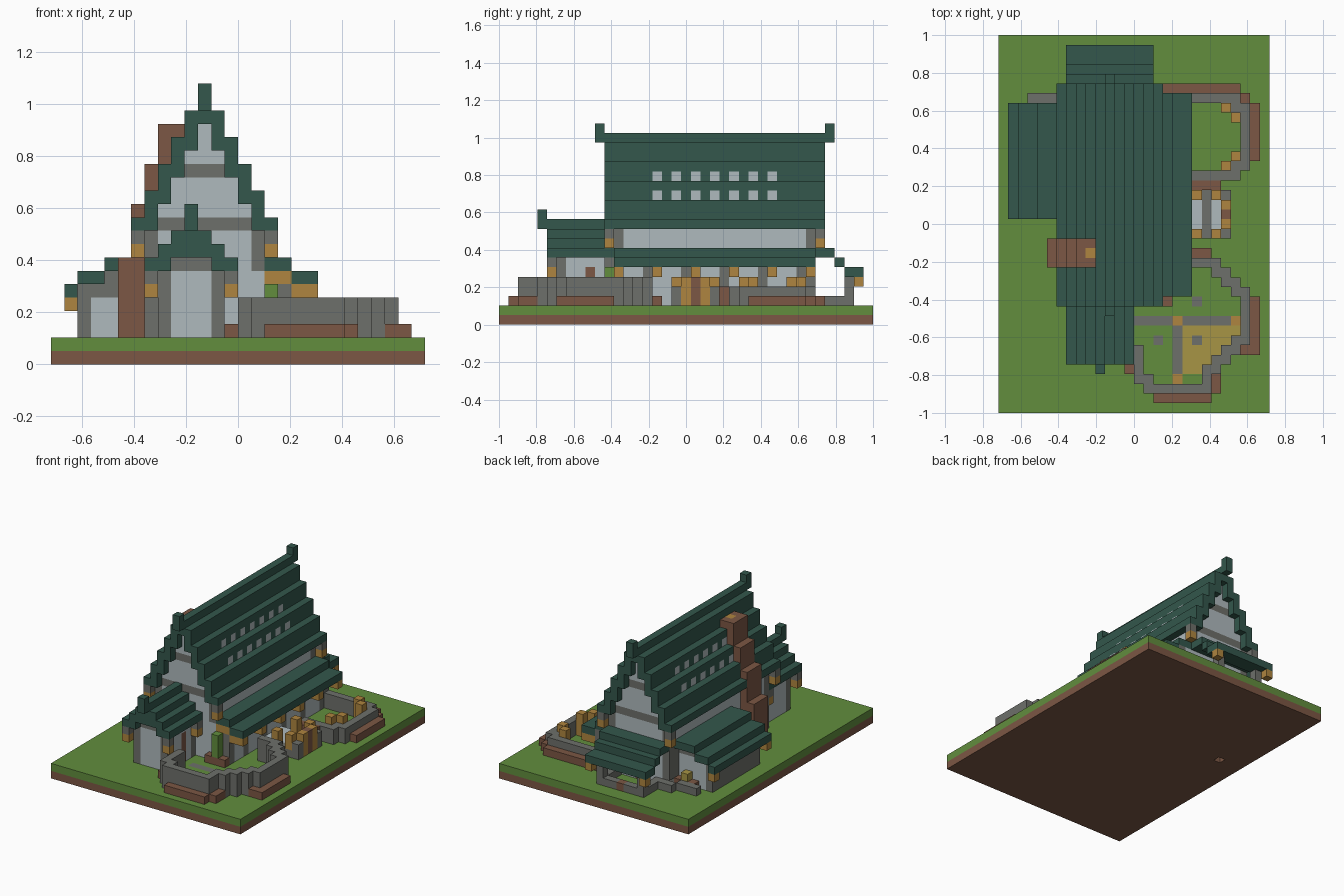
import bpy
import bmesh

if "Cube" in bpy.data.objects:
    bpy.data.objects.remove(bpy.data.objects["Cube"], do_unlink=True)

UNIT = 2 / 39
WIDTH, DEPTH = 28, 39
COLOURS = {
    "earth brown": (.2, .095, .058),
    "grass green": (.122, .27, .048),
    "roof green": (.033, .095, .072),
    "stone grey": (.155, .16, .145),
    "plaster white": (.43, .49, .51),
    "wood orange": (.43, .235, .05),
    "crop yellow": (.39, .3, .06),
}
EARTH, GRASS, ROOF, STONE, PLASTER, WOOD, CROP = range(len(COLOURS))
materials = []
for name, rgb in COLOURS.items():
    material = bpy.data.materials.new(name)
    material.use_nodes = True
    material.diffuse_color = (*rgb, 1)
    material.node_tree.nodes["Principled BSDF"].inputs["Base Color"].default_value = (*rgb, 1)
    materials.append(material)

cells = {}  # block position -> (part name, colour)


def fill(part, colour, x0, x1, y0, y1, z0, z1):
    """Lay a box of blocks; later boxes replace earlier ones."""
    for x in range(x0, x1):
        for y in range(y0, y1):
            for z in range(z0, z1):
                cells[x, y, z] = (part, colour)


def block(part, colour, x, y, z, height=1):
    fill(part, colour, x, x + 1, y, y + 1, z, z + height)


def carve(x0, x1, y0, y1, z0, z1):
    for key in list(cells):
        x, y, z = key
        if x0 <= x < x1 and y0 <= y < y1 and z0 <= z < z1:
            del cells[key]


def room(part, x0, x1, y0, y1, z0, z1):
    """Hollow plaster walls with stone corner posts."""
    fill(part, PLASTER, x0, x1, y0, y1, z0, z1)
    carve(x0 + 1, x1 - 1, y0 + 1, y1 - 1, z0, z1)
    for x in (x0, x1 - 1):
        for y in (y0, y1 - 1):
            block(part, STONE, x, y, z0, z1 - z0)


def trail(part, colour, points, z, height):
    """Stepped wall of blocks that follows a path."""
    sign = lambda v: (v > 0) - (v < 0)
    x, y = points[0]
    block(part, colour, x, y, z, height)
    for px, py in points[1:]:
        while (x, y) != (px, py):
            if x != px:
                x += sign(px - x)
                block(part, colour, x, y, z, height)
            if y != py:
                y += sign(py - y)
                block(part, colour, x, y, z, height)


# Ground slab
fill("ground_earth", EARTH, 0, WIDTH, 0, DEPTH, 0, 1)
fill("ground_grass", GRASS, 0, WIDTH, 0, DEPTH, 1, 2)

# Front garden: crop bed, paths, planting pits
for row, (left, right) in enumerate(((19, 22), (19, 23), (19, 24), (19, 25), (19, 25))):
    fill("crop_bed", CROP, left, right, row + 4, row + 5, 1, 2)
fill("garden_path", STONE, 14, 25, 9, 10, 1, 2)
fill("garden_path", STONE, 18, 19, 3, 10, 1, 2)
for x, y in ((18, 9), (24, 9), (18, 3)):
    block("path_marker", WOOD, x, y, 1)
for x, y in ((16, 7), (20, 7), (20, 11)):
    block("planting_pit", STONE, x, y, 1)

# Front garden wall and its outer earth border
border = "front_garden_border"
trail(border, EARTH, [(13, 4), (14, 3), (16, 1), (20, 1), (22, 3)], 2, 1)
trail(border, EARTH, [(25, 6), (26, 6), (26, 11), (22, 15), (20, 16)], 2, 1)
trail("front_garden_wall", STONE,
      [(20, 15), (21, 15), (25, 11), (25, 7), (21, 3), (21, 2), (16, 2), (14, 4), (14, 6)], 2, 3)

# Rear garden wall, border and wooden blocks
trail("rear_garden_border", EARTH, [(17, 33), (24, 33), (24, 32), (26, 31), (26, 26)], 2, 1)
trail("rear_garden_wall", STONE,
      [(20, 24), (23, 24), (25, 26), (25, 31), (24, 32), (18, 32)], 2, 2)
for x, y in ((23, 25), (24, 26), (24, 30), (23, 31)):
    block("rear_garden_crate", WOOD, x, y, 2, 3)

# Side terrace with posts
fill("terrace_floor", PLASTER, 18, 23, 18, 23, 2, 3)
fill("terrace_floor", STONE, 21, 22, 18, 23, 2, 3)
fill("terrace_step", EARTH, 20, 23, 23, 24, 2, 4)
fill("terrace_wall", STONE, 22, 24, 18, 19, 2, 4)
fill("terrace_wall", STONE, 22, 24, 22, 23, 2, 4)
fill("terrace_wall", WOOD, 23, 24, 19, 22, 2, 4)
block("terrace_gate", EARTH, 23, 20, 2, 3)
for x, y in ((20, 18), (20, 22), (22, 18), (22, 22), (23, 19), (23, 21)):
    block("terrace_post", WOOD, x, y, 3, 2)

# Ground floor and upper walls
room("ground_floor", 7, 18, 12, 33, 2, 7)
for y in range(15, 32, 4):
    block("ground_floor", STONE, 17, y, 2, 5)
    block("ground_floor", STONE, 7, y, 2, 5)
room("upper_wall", 7, 16, 12, 33, 7, 10)

# Stepped main roof, mirrored about the ridge, with gable walls beneath
RIDGE = 11
for step in range(6):
    top = 20 if step == 0 else 21 - 2 * step
    under = max(18 - 2 * step, 10)
    for x in {RIDGE - step, RIDGE + step}:
        fill("main_roof", ROOF, x, x + 1, 11, 34, under, top)
        for y in (12, 32):
            if step < 5:
                fill("gable_wall", STONE if step == 4 else PLASTER, x, x + 1, y, y + 1, 7, under)
            for beam, reach in ((10, 3), (14, 1)):
                if step <= reach:
                    block("gable_beam", STONE, x, y, beam)
for y in (10, 34):
    block("ridge_finial", ROOF, RIDGE, y, 19, 2)

# Skylights on both slopes
for step, z in ((2, 15), (3, 13)):
    for x in (RIDGE - step, RIDGE + step):
        for y in range(16, 30, 2):
            block("skylight", PLASTER, x, y, z)

# Eave brackets of the main roof
for x in (6, 16):
    for y in (11, 33):
        block("main_eave_bracket", STONE, x, y, 9)
        block("main_eave_bracket", WOOD, x, y, 8)

# Side lower roof over the garden front
fill("side_roof", ROOF, 16, 18, 12, 33, 7, 8)
fill("side_roof", ROOF, 18, 20, 12, 33, 6, 7)
fill("side_roof_beam", WOOD, 16, 18, 12, 13, 6, 7)
for y in range(12, 33, 4):
    block("side_eave_bracket", WOOD, 19, y, 5)
    block("side_eave_bracket", WOOD, 18, y, 5)

# Front porch: walls, doorway and stepped roof
room("front_porch", 8, 13, 6, 12, 2, 7)
fill("front_porch_beam", STONE, 9, 12, 6, 7, 7, 8)
block("porch_side_door", EARTH, 12, 9, 2, 4)
PORCH = 10
for step, (under, top) in enumerate(((8, 11), (8, 10), (7, 9), (7, 8))):
    for x in {PORCH - step, PORCH + step}:
        fill("porch_roof", ROOF, x, x + 1, 5, 12, under, top)
block("porch_finial", ROOF, PORCH, 4, 10, 2)
for x in (7, 13):
    for y in (5, 11):
        block("porch_bracket", STONE, x, y, 6)
        block("porch_bracket", WOOD, x, y, 5)

# Planter beside the porch
fill("planter", EARTH, 15, 18, 11, 12, 2, 3)
block("planter_bush", GRASS, 16, 11, 3, 3)

# Side wing: walls, stepped roof, brackets
room("side_wing", 2, 8, 21, 31, 2, 6)
fill("side_wing", STONE, 2, 7, 21, 22, 5, 6)
fill("side_wing", STONE, 2, 3, 21, 31, 2, 6)
for y in (21, 30):
    fill("side_wing", STONE, 4, 7, y, y + 1, 6, 7)
fill("side_wing_roof", ROOF, 4, 7, 20, 32, 7, 8)
fill("side_wing_roof", ROOF, 2, 4, 20, 32, 6, 7)
fill("side_wing_roof", ROOF, 1, 2, 20, 32, 5, 6)
for y in (20, 31):
    block("side_wing_bracket", WOOD, 1, y, 4)

# Small yard behind the wing
fill("yard_wall", STONE, 3, 8, 32, 34, 2, 3)
carve(4, 8, 32, 33, 2, 3)
fill("yard_wall", STONE, 3, 6, 32, 33, 2, 3)
fill("yard_bench", EARTH, 4, 7, 31, 32, 2, 3)
block("yard_bench", CROP, 5, 31, 3)
carve(3, 6, 33, 34, 2, 3)

# Rear open porch with lean-to roof
for y, z in ((33, 7), (34, 7), (35, 6), (36, 5), (37, 5)):
    fill("rear_porch_roof", ROOF, 7, 16, y, y + 1, z, z + 1)
fill("rear_porch_wall", STONE, 8, 15, 33, 37, 2, 3)
carve(9, 14, 33, 36, 2, 3)
block("rear_porch_step", EARTH, RIDGE, 36, 2)
fill("rear_door", EARTH, 11, 12, 32, 33, 2, 5)
for x in (8, 14):
    block("rear_porch_post", STONE, x, 36, 2, 3)
for x in (7, 15):
    block("rear_porch_bracket", WOOD, x, 37, 4)

# Leaning chimney
for x, low, high in ((5, 2, 8), (6, 8, 12), (7, 12, 15), (8, 15, 18)):
    fill("chimney", EARTH, x, x + 2, 15, 18, low, high)
block("chimney_fire", WOOD, 9, 16, 17)

# Shaft through the slab under the wing
carve(3, 4, 23, 24, 0, 2)

# Turn the exposed sides of the blocks into one mesh for each part
parts = {}
for position, (part, colour) in cells.items():
    parts.setdefault(part, []).append((position, colour))
for part, blocks in parts.items():
    bm = bmesh.new()
    used = sorted({colour for _, colour in blocks})
    for position, colour in blocks:
        for axis in range(3):
            for side in (0, 1):
                beside = list(position)
                beside[axis] += 2 * side - 1
                if tuple(beside) in cells:
                    continue
                ring = []
                for a, b in ((0, 0), (1, 0), (1, 1), (0, 1)):
                    corner = list(position)
                    corner[axis] += side
                    corner[(axis + 1) % 3] += a
                    corner[(axis + 2) % 3] += b
                    x, y, z = corner
                    ring.append(bm.verts.new(((x - WIDTH / 2) * UNIT, (y - DEPTH / 2) * UNIT, z * UNIT)))
                face = bm.faces.new(ring if side else ring[::-1])
                face.material_index = used.index(colour)
    bmesh.ops.remove_doubles(bm, verts=bm.verts, dist=UNIT / 100)
    mesh = bpy.data.meshes.new(part)
    bm.to_mesh(mesh)
    bm.free()
    for colour in used:
        mesh.materials.append(materials[colour])
    bpy.context.collection.objects.link(bpy.data.objects.new(part, mesh))
